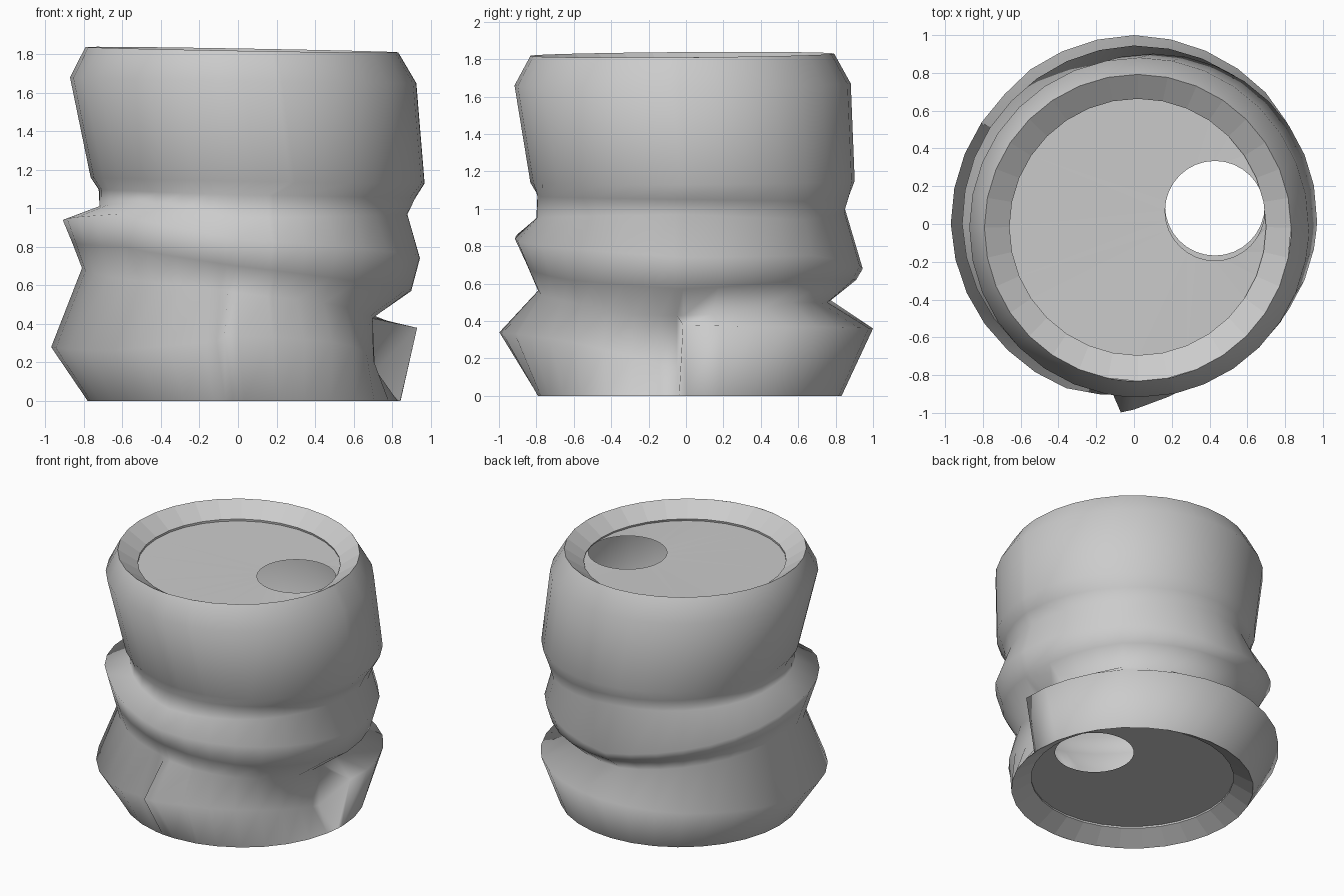
import bpy, bmesh, math
from math import sin, cos, radians

if "Cube" in bpy.data.objects:
    bpy.data.objects.remove(bpy.data.objects["Cube"])


def make_object(name, bm, smooth):
    bmesh.ops.recalc_face_normals(bm, faces=bm.faces)
    me = bpy.data.meshes.new(name)
    bm.to_mesh(me)
    bm.free()
    me.polygons.foreach_set("use_smooth", [smooth] * len(me.polygons))
    ob = bpy.data.objects.new(name, me)
    bpy.context.collection.objects.link(ob)
    return ob


def keyed(keys):
    """Ring through (angle, radius, height) keys, closed at 360 degrees."""
    keys = sorted(keys)
    keys = [(keys[-1][0] - 360, *keys[-1][1:])] + keys + [(keys[0][0] + 360, *keys[0][1:])]

    def ring(deg):
        for (a0, r0, z0), (a1, r1, z1) in zip(keys, keys[1:]):
            if a0 <= deg <= a1:
                t = (deg - a0) / (a1 - a0)
                r, z = r0 + (r1 - r0) * t, z0 + (z1 - z0) * t
                return r * cos(radians(deg)), r * sin(radians(deg)), z
    return ring


def circle(cx, cy, r, z, tilt_x=0.0, tilt_y=0.0):
    def ring(deg):
        c, s = cos(radians(deg)), sin(radians(deg))
        return cx + r * c, cy + r * s, z + tilt_x * c + tilt_y * s
    return ring


def loft(name, rings, angles, smooth):
    bm = bmesh.new()
    rows = [[bm.verts.new(ring(a)) for a in angles] for ring in rings]
    n = len(angles)
    for low, high in zip(rows, rows[1:]):
        for i in range(n):
            j = (i + 1) % n
            bm.faces.new((low[i], low[j], high[j], high[i]))
    return make_object(name, bm, smooth)


def lid(name, outer, hole):
    bm = bmesh.new()
    for ring in (outer, hole):
        vs = [bm.verts.new(ring(i * 360 / 32)) for i in range(32)]
        for i in range(32):
            bm.edges.new((vs[i], vs[(i + 1) % 32]))
    bmesh.ops.triangle_fill(bm, edges=bm.edges[:], use_beauty=True)
    return make_object(name, bm, False)


even = [i * 360 / 32 for i in range(32)]
# extra columns at the torn folds of the lowest ridge
body_angles = sorted([a for a in even if a != 0.0] + [263, 266, 283, 356, 359])

# crumpled wall, rings from bottom to top
base = circle(0.032, 0.02, 0.812, 0.0)
low_ridge = keyed([(22.5, .96, .37), (45, .985, .37), (90, 1.0, .36), (123.75, .985, .33),
                   (135, .97, .32), (180, .97, .28), (225, .945, .26), (250, .94, .29),
                   (263, .91, .31), (266, 1.0, .34), (283, .925, .33), (310, .86, .30),
                   (335, .77, .22), (356, .70, .14), (359, .93, .38)])
recess_top = keyed([(0, .69, .43), (20, .72, .44), (45, .80, .50), (90, .76, .50),
                    (135, .79, .60), (180, .81, .69), (225, .80, .63), (263, .78, .58),
                    (270, .79, .56), (310, .80, .50), (340, .73, .43)])
mid_ridge_low = keyed([(0, .90, .57), (45, .91, .62), (90, .91, .62), (135, .86, .71),
                       (180, .86, .82), (225, .845, .80), (270, .85, .70), (315, .88, .62)])
mid_ridge = keyed([(0, .945, .74), (45, .95, .75), (90, .945, .68), (135, .92, .80),
                   (180, .91, .94), (225, .89, .97), (270, .915, .84), (315, .93, .79)])
neck_low = keyed([(0, .88, .97), (45, .90, .94), (90, .85, 1.0), (135, .77, 1.0),
                  (180, .72, 1.01), (225, .735, 1.03), (270, .80, .95), (315, .85, .96)])
neck_high = keyed([(0, .92, 1.05), (45, .93, 1.04), (90, .875, 1.08), (135, .79, 1.09),
                   (180, .72, 1.10), (225, .73, 1.09), (270, .79, 1.07), (315, .87, 1.06)])
waist = circle(0.102, 0.035, 0.867, 1.145, -0.015, 0.005)
shoulder = circle(0.027, -0.018, 0.899, 1.665, -0.015, 0.005)
rim = circle(0.02, -0.02, 0.812, 1.824, -0.014, 0.006)

loft("crumpled_wall", [base, low_ridge, recess_top, mid_ridge_low, mid_ridge,
                       neck_low, neck_high, waist, shoulder, rim], body_angles, True)

# sloping rims and the pierced end panels, sunk below the rims
top_edge = circle(0.02, -0.016, 0.679, 1.735, -0.012, 0.005)
top_panel = circle(0.023, -0.016, 0.682, 1.72, -0.012, 0.005)
loft("top_rim", [rim, top_edge, top_panel], even, False)
lid("top_panel", top_panel, circle(0.428, 0.07, 0.264, 1.715))

bottom_edge = circle(0.032, 0.02, 0.679, 0.08)
bottom_panel = circle(0.032, 0.02, 0.682, 0.095)
loft("bottom_rim", [base, bottom_edge, bottom_panel], even, False)
lid("bottom_panel", bottom_panel, circle(0.428, 0.097, 0.264, 0.095))
